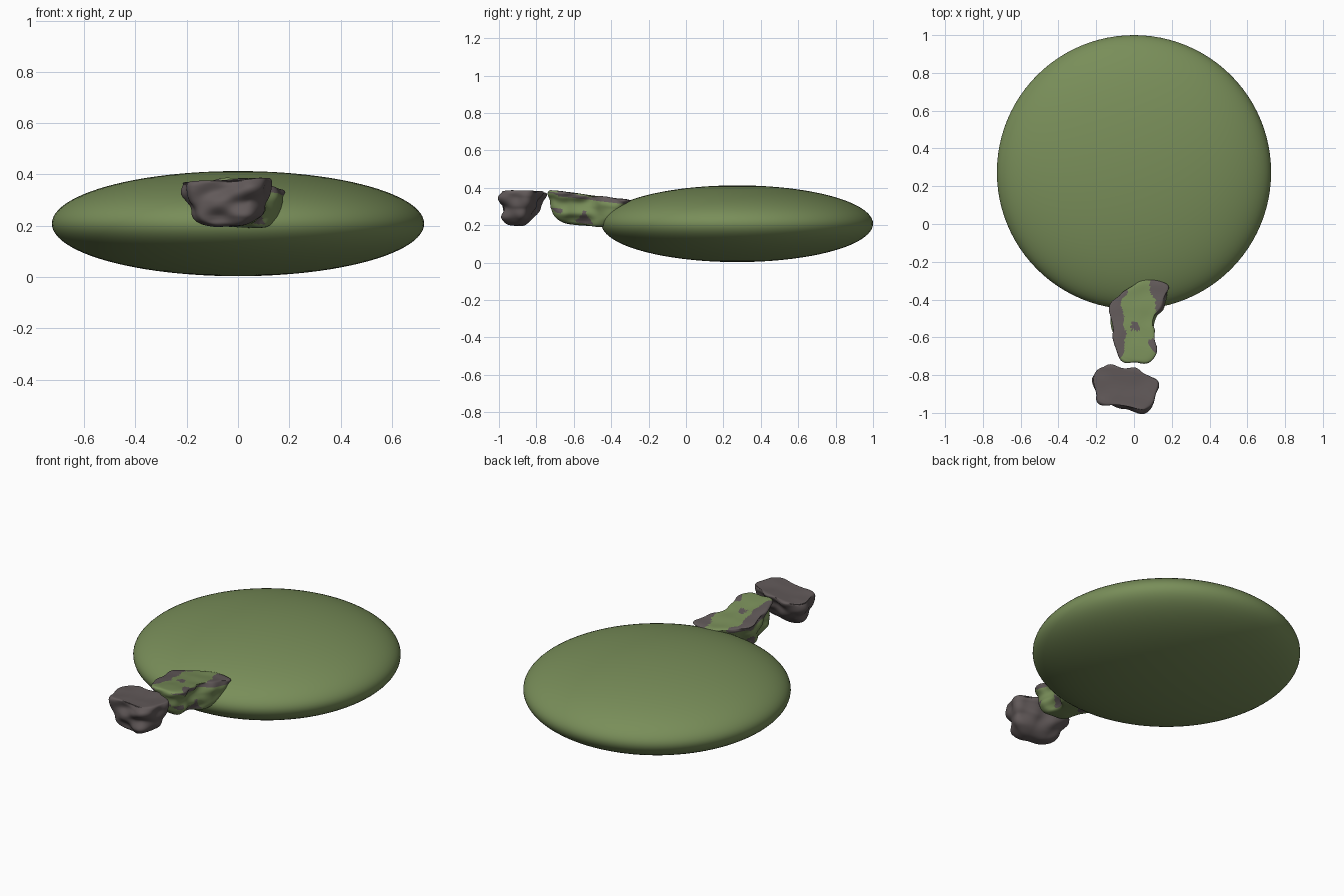
import bpy, bmesh, math
from mathutils import Vector, noise

if "Cube" in bpy.data.objects:
    bpy.data.objects.remove(bpy.data.objects["Cube"])


def material(name, rgb):
    m = bpy.data.materials.new(name)
    m.diffuse_color = (*rgb, 1)
    m.use_nodes = True
    m.node_tree.nodes["Principled BSDF"].inputs["Base Color"].default_value = m.diffuse_color
    return m


GREEN = material("moss_green", (0.19, 0.27, 0.10))
BROWN = material("stone_brown", (0.12, 0.10, 0.10))


def make_rock(name, outline, centre, rings, slope, rough, seed):
    """Loft scaled copies of the plan outline; rings are (scale x, scale y, shift y, z)."""
    bm = bmesh.new()
    cx, cy = centre
    loops = []
    for sx, sy, dy, z in rings:
        loop = []
        for x, y in outline:
            px = cx + (x - cx) * sx
            py = cy + (y - cy) * sy + dy
            loop.append(bm.verts.new((px, py, z + slope(px, py))))
        loops.append(loop)
    n = len(outline)
    for a, b in zip(loops, loops[1:]):
        for i in range(n):
            j = (i + 1) % n
            bm.faces.new((a[i], a[j], b[j], b[i]))
    bm.faces.new(loops[0])
    bm.faces.new(loops[-1])
    bmesh.ops.recalc_face_normals(bm, faces=bm.faces)
    me = bpy.data.meshes.new(name)
    bm.to_mesh(me)
    bm.free()
    ob = bpy.data.objects.new(name, me)
    bpy.context.collection.objects.link(ob)
    bpy.context.view_layer.objects.active = ob
    ob.select_set(True)
    sub = ob.modifiers.new("smooth", "SUBSURF")
    sub.levels = 3
    bpy.ops.object.modifier_apply(modifier=sub.name)
    ob.select_set(False)

    # weathered ridges on the flanks
    me = ob.data
    moved = []
    for v in me.vertices:
        side = 1 - abs(v.normal.z) * 0.85
        p = Vector((v.co.x * 11, v.co.y * 11, v.co.z * 17)) + Vector((seed, 0, 0))
        moved.append(v.co + v.normal * rough * side * noise.noise(p))
    for v, co in zip(me.vertices, moved):
        v.co = co
    for p in me.polygons:
        p.use_smooth = True
    me.update()
    return ob


# pond: flattened round cushion
bpy.ops.mesh.primitive_uv_sphere_add(segments=96, ring_count=48, radius=1, location=(0, 0.274, 0.208))
disc = bpy.context.object
disc.name = "round_ground"
disc.scale = (0.726, 0.726, 0.205)
bpy.ops.object.transform_apply(location=False, rotation=False, scale=True)
bpy.ops.object.shade_smooth()
disc.data.materials.append(GREEN)
disc.select_set(False)

# mossy stepping rock overlapping the edge
mossy_outline = [(0.195, -0.34), (0.165, -0.308), (0.06, -0.298), (-0.02, -0.325), (-0.09, -0.385),
                 (-0.148, -0.42), (-0.125, -0.51), (-0.095, -0.64), (-0.07, -0.725), (0.02, -0.73),
                 (0.105, -0.732), (0.12, -0.64), (0.09, -0.53), (0.135, -0.43)]
mossy = make_rock(
    "mossy_rock", mossy_outline, (0.01, -0.54),
    [(0.5, 0.5, 0, 0.367), (0.9, 0.92, 0, 0.369), (1.0, 1.0, 0, 0.366), (1.01, 1.0, 0, 0.35),
     (0.95, 0.94, -0.01, 0.32), (0.82, 0.82, -0.02, 0.27), (0.75, 0.7, -0.03, 0.225),
     (0.55, 0.52, -0.03, 0.203), (0.25, 0.25, -0.03, 0.203)],
    lambda x, y: -0.12 * (y + 0.57), 0.035, 3.0)
mossy.data.materials.append(GREEN)
mossy.data.materials.append(BROWN)

# brown patches show through the moss near the worn rim
for p in mossy.data.polygons:
    c = p.center
    top = 0.368 - 0.12 * (c.y + 0.57)
    rim = max(0, 1 - abs(c.z - (top - 0.005)) / 0.03)
    dx = abs(c.x - 0.02) / 0.11
    n = noise.noise(Vector((c.x * 12, c.y * 12, c.z * 16 + 2)))
    upper = p.normal.z > 0.4
    bare = rim > 0.3 and dx + 0.55 * n > (0.75 if upper else 0.55)
    hole = upper and math.hypot(c.x - 0.005, c.y + 0.545) < 0.024
    if bare or hole or (not upper and n > 0.38):
        p.material_index = 1

# bare outer rock
bare_outline = [(-0.228, -0.825), (-0.205, -0.762), (-0.15, -0.747), (-0.02, -0.765), (0.09, -0.797),
                (0.142, -0.84), (0.105, -0.92), (0.065, -1.0), (-0.01, -0.975), (-0.1, -0.958),
                (-0.19, -0.945), (-0.205, -0.89)]
bare = make_rock(
    "bare_rock", bare_outline, (-0.03, -0.87),
    [(0.5, 0.5, 0, 0.378), (0.88, 0.86, 0, 0.38), (1.0, 1.0, 0, 0.382), (1.01, 1.01, 0, 0.365),
     (0.96, 0.92, -0.012, 0.325), (0.88, 0.82, -0.015, 0.28), (0.76, 0.66, -0.03, 0.235),
     (0.5, 0.46, -0.04, 0.207), (0.22, 0.22, -0.04, 0.198)],
    lambda x, y: 0.05 * x, 0.03, 11.0)
bare.data.materials.append(BROWN)
